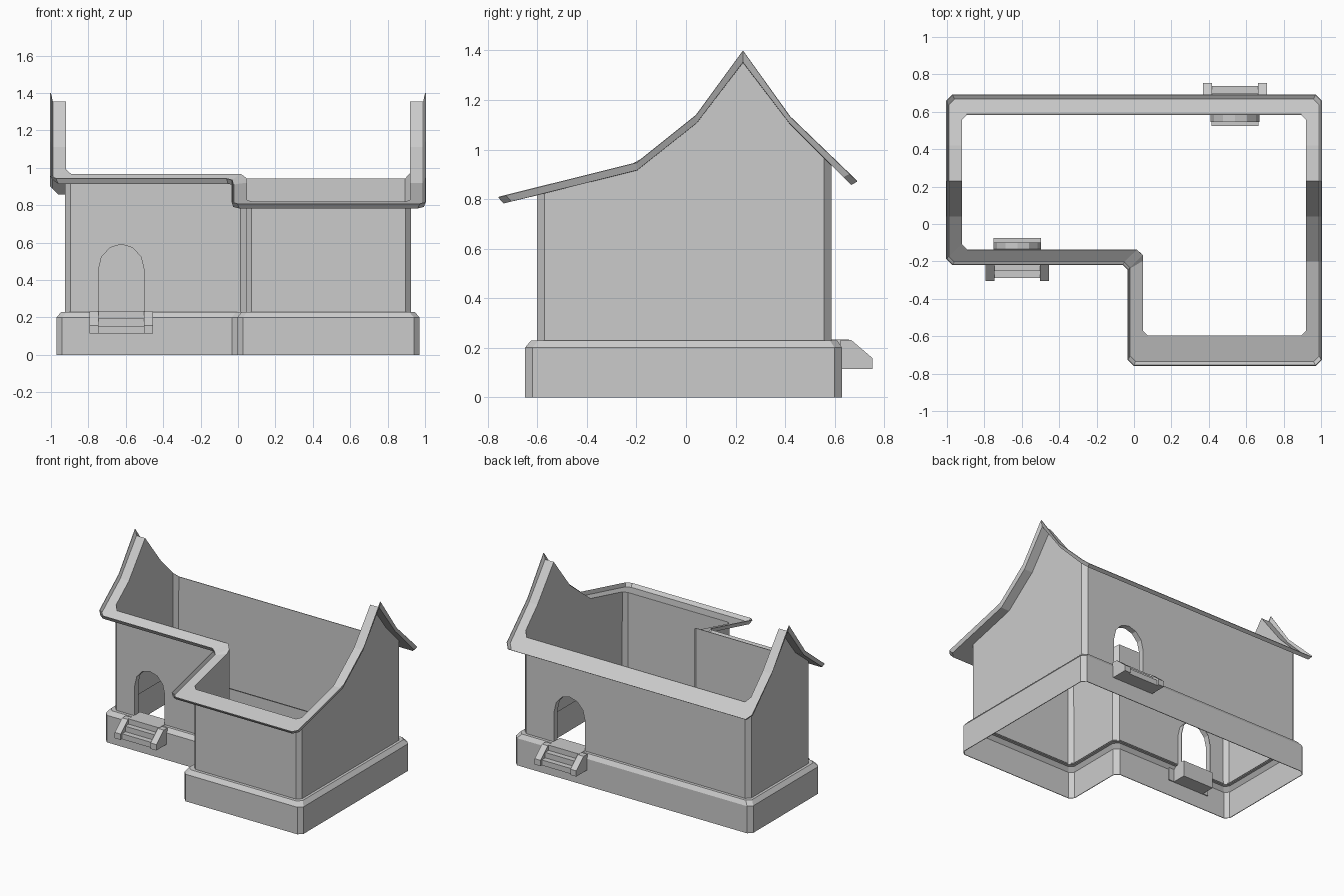
import bpy
import bmesh
import math
from mathutils import Vector

cube = bpy.data.objects.get("Cube")
if cube:
    bpy.data.objects.remove(cube, do_unlink=True)

stone = bpy.data.materials.new("plain_grey")
stone.use_nodes = True
GREY = (0.6, 0.6, 0.6, 1)
stone.diffuse_color = GREY
stone.node_tree.nodes["Principled BSDF"].inputs["Base Color"].default_value = GREY

# Gable outline: underside of the eave and top of its upturned lip
BREAKS = (-0.2, 0.04, 0.23, 0.42)
EAVE = list(zip((-0.735, *BREAKS, 0.665), (0.787, 0.92, 1.11, 1.355, 1.11, 0.865)))
LIP = list(zip((-0.755, *BREAKS, 0.69), (0.81, 0.948, 1.14, 1.4, 1.135, 0.875)))

DOOR_HALF, SPRING, ARCH_RISE, SILL = 0.126, 0.455, 0.14, 0.23
FRONT_DOOR, BACK_DOOR = -0.624, 0.54
WALL_BACK, WALL_FRONT = 0.588, -0.14
CHAMFER = 0.03


def height(profile, y):
    """Height of a profile at y."""
    for (y0, z0), (y1, z1) in zip(profile, profile[1:]):
        if y <= y1:
            break
    return z0 + (z1 - z0) * (y - y0) / (y1 - y0)


def plan(half, notch, back, middle, front, z):
    """L-shaped ring with chamfered corners; z is a number or a profile."""
    corners = [Vector(p) for p in ((-half, middle), (notch, middle), (notch, front),
                                   (half, front), (half, back), (-half, back))]
    extra = {1: [min(BREAKS[0], middle - CHAMFER - 0.005)],
             3: BREAKS, 5: BREAKS[:0:-1]}
    ring = []
    for i, p in enumerate(corners):
        nxt = corners[(i + 1) % len(corners)]
        for q in (corners[i - 1], nxt):
            ring.append(p + (q - p).normalized() * CHAMFER)
        ring += [Vector((p.x, y)) for y in extra.get(i, [])]
    return [Vector((p.x, p.y, height(z, p.y) if isinstance(z, list) else z))
            for p in ring]


def finish(name, bm, thickness=0.0):
    mesh = bpy.data.meshes.new(name)
    bm.to_mesh(mesh)
    bm.free()
    mesh.materials.append(stone)
    obj = bpy.data.objects.new(name, mesh)
    bpy.context.collection.objects.link(obj)
    if thickness:
        mod = obj.modifiers.new("thickness", 'SOLIDIFY')
        mod.thickness = thickness
        mod.offset = -1
    return obj


def arch(centre):
    """Doorway outline as (x, z), from the low-x foot to the high-x foot."""
    pts = [(centre - DOOR_HALF, SILL)]
    for i in range(7):
        a = math.pi * (1 - i / 6)
        pts.append((centre + DOOR_HALF * math.cos(a), SPRING + ARCH_RISE * math.sin(a)))
    return pts + [(centre + DOOR_HALF, SILL)]


def loft(name, rings, doors=()):
    """Skin between rings; panels holding a door get an arched opening."""
    bm = bmesh.new()
    rows = [[bm.verts.new(p) for p in ring] for ring in rings]
    for low, high in zip(rows, rows[1:]):
        for i in range(len(low)):
            j = (i + 1) % len(low)
            a, b = low[i], low[j]
            opening = []
            for centre, y in doors:
                flat = abs(a.co.y - y) < 1e-4 and abs(b.co.y - y) < 1e-4
                if flat and min(a.co.x, b.co.x) < centre < max(a.co.x, b.co.x):
                    outline = arch(centre)
                    if a.co.x > b.co.x:
                        outline.reverse()
                    opening = [bm.verts.new((x, y, z)) for x, z in outline]
            bm.faces.new([a, *opening, b, high[j], high[i]])
    finish(name, bm, 0.005)


def prism(bm, outline, x0, x1, wall, out):
    """Extrude a (distance from wall, z) outline along x."""
    ends = [[bm.verts.new((x, wall + out * d, z)) for d, z in outline] for x in (x0, x1)]
    bm.faces.new(ends[0])
    bm.faces.new(ends[1][::-1])
    for i in range(len(outline)):
        j = (i + 1) % len(outline)
        bm.faces.new((ends[0][i], ends[1][i], ends[1][j], ends[0][j]))


# Plinth with a bevelled top and a ledge running in to the walls
wall_plan = (0.925, 0.043, WALL_BACK, WALL_FRONT, -0.602)
loft("plinth", [plan(0.97, -0.003, 0.63, -0.187, -0.65, 0),
                plan(0.97, -0.003, 0.63, -0.187, -0.65, 0.2),
                plan(0.945, 0.02, 0.61, -0.162, -0.625, SILL),
                plan(*wall_plan, SILL)])

# Walls, open above and below, rising to the gables
loft("walls", [plan(*wall_plan, SILL), plan(*wall_plan, EAVE)],
     [(FRONT_DOOR, WALL_FRONT), (BACK_DOOR, WALL_BACK)])

# Eaves with an upturned lip
loft("eaves", [plan(1.0, -0.03, 0.69, -0.215, -0.755, LIP),
               plan(0.99, -0.022, 0.668, -0.203, -0.735, EAVE),
               plan(*wall_plan, EAVE)])

# Doorways: arched reveal, steps and sloping cheeks
TREADS = [(-0.065, 0.115), (-0.065, 0.234), (0.07, 0.234), (0.07, 0.195),
          (0.11, 0.195), (0.11, 0.155), (0.15, 0.155), (0.15, 0.115)]
CHEEK = [(0.035, 0.115), (0.035, 0.232), (0.078, 0.232),
         (0.165, 0.158), (0.165, 0.115)]
for side, centre, wall, out in (("front", FRONT_DOOR, WALL_FRONT, -1),
                                ("back", BACK_DOOR, WALL_BACK, 1)):
    bm = bmesh.new()
    rows = [[bm.verts.new((x, wall - out * d, z)) for x, z in arch(centre)]
            for d in (0, 0.042)]
    for i in range(len(rows[0]) - 1):
        bm.faces.new((rows[0][i], rows[0][i + 1], rows[1][i + 1], rows[1][i]))
    finish(side + "_door_reveal", bm, 0.004)

    bm = bmesh.new()
    prism(bm, TREADS, centre - DOOR_HALF, centre + DOOR_HALF, wall, out)
    bmesh.ops.recalc_face_normals(bm, faces=bm.faces)
    finish(side + "_steps", bm)

    bm = bmesh.new()
    for s in (-1, 1):
        prism(bm, CHEEK, *sorted((centre + s * 0.122, centre + s * 0.17)), wall, out)
    bmesh.ops.recalc_face_normals(bm, faces=bm.faces)
    finish(side + "_step_cheeks", bm)
